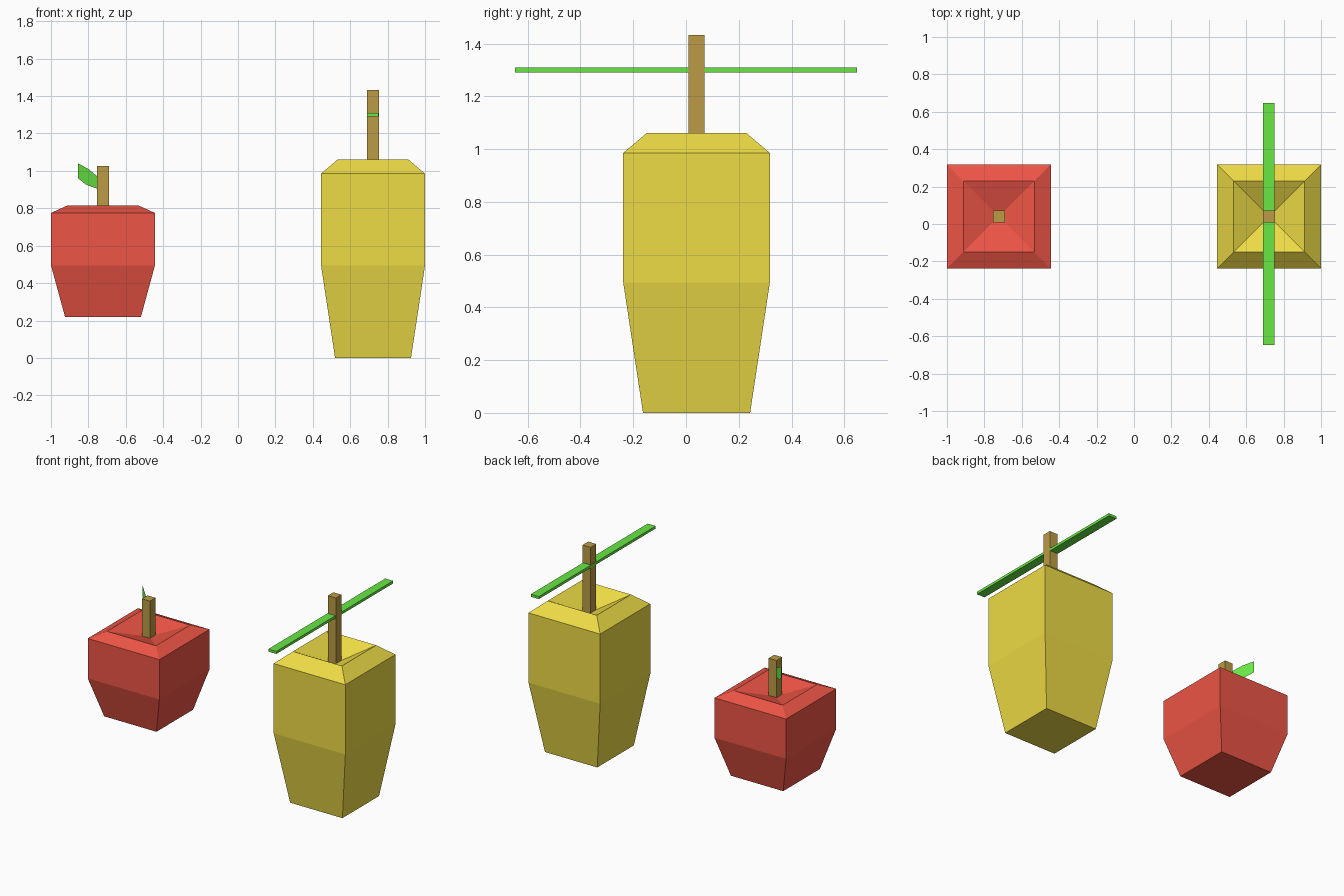
import bpy, bmesh

if "Cube" in bpy.data.objects:
    bpy.data.objects.remove(bpy.data.objects["Cube"])


def material(name, rgb):
    m = bpy.data.materials.new(name)
    m.diffuse_color = (*rgb, 1)
    m.use_nodes = True
    m.node_tree.nodes["Principled BSDF"].inputs["Base Color"].default_value = m.diffuse_color
    return m


RED = material("red_skin", (0.85, 0.09, 0.06))
YELLOW = material("yellow_skin", (0.85, 0.71, 0.06))
BROWN = material("stem_brown", (0.50, 0.33, 0.06))
GREEN = material("leaf_green", (0.14, 0.80, 0.06))
CY = 0.04  # shared fruit centre in y


def finish(bm, name, mat):
    bmesh.ops.recalc_face_normals(bm, faces=bm.faces[:])
    mesh = bpy.data.meshes.new(name)
    bm.to_mesh(mesh)
    bm.free()
    mesh.materials.append(mat)
    ob = bpy.data.objects.new(name, mesh)
    bpy.context.collection.objects.link(ob)
    return ob


def square_loft(name, cx, profile, mat):
    """Stack square rings given as (half width, height), capped at both ends."""
    bm = bmesh.new()
    rings = [[bm.verts.new((cx + h * sx, CY + h * sy, z))
              for sx, sy in ((-1, -1), (1, -1), (1, 1), (-1, 1))]
             for h, z in profile]
    for a, b in zip(rings, rings[1:]):
        for i in range(4):
            j = (i + 1) % 4
            bm.faces.new((a[i], a[j], b[j], b[i]))
    bm.faces.new(rings[0][::-1])
    bm.faces.new(rings[-1])
    return finish(bm, name, mat)


def box(name, centre, size, mat):
    bm = bmesh.new()
    bmesh.ops.create_cube(bm, size=1)
    for v in bm.verts:
        v.co = [c + p * s for c, p, s in zip(centre, v.co, size)]
    return finish(bm, name, mat)


# Fruit bodies: tapered base, straight sides, bevelled rim, sunken top
HALVES = (0.203, 0.278, 0.278, 0.19, 0.028)
fruits = (
    ("red_fruit", -0.722, (0.22, 0.495, 0.775, 0.815, 0.763), RED, 1.025),
    ("yellow_fruit", 0.722, (0.0, 0.495, 0.985, 1.06, 0.97), YELLOW, 1.433),
)
for name, cx, heights, mat, top in fruits:
    square_loft(name + "_body", cx, list(zip(HALVES, heights)), mat)
    # Square stem rising from the hollow
    low = heights[-1] - 0.01
    box(name + "_stem", (cx, CY, (low + top) / 2), (0.062, 0.062, top - low), BROWN)

# Long flat leaf strip through the yellow fruit's stem
box("yellow_fruit_leaf", (0.72, 0, 1.30), (0.062, 1.296, 0.018), GREEN)

# Small upright leaf, running diagonally back-left from the red fruit's stem
bm = bmesh.new()
outline = ((-0.74, 0.90), (-0.81, 0.925), (-0.855, 0.96),
           (-0.855, 1.04), (-0.80, 1.01), (-0.74, 0.96))
bm.faces.new([bm.verts.new((x, 0.06 - (x + 0.74) * 0.87, z)) for x, z in outline])
finish(bm, "red_fruit_leaf", GREEN)
